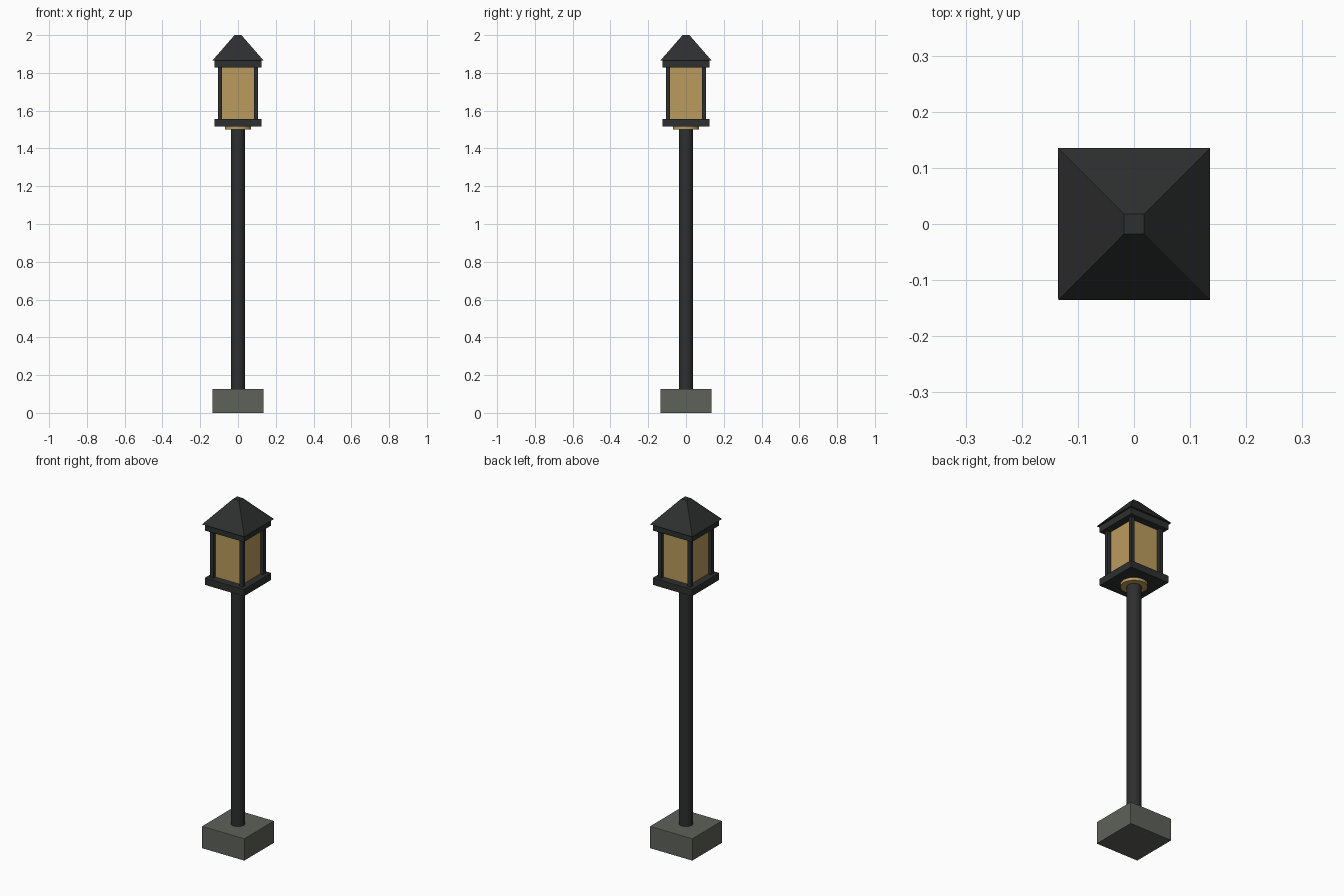
import bpy, bmesh, math
from mathutils import Matrix

if "Cube" in bpy.data.objects:
    bpy.data.objects.remove(bpy.data.objects["Cube"])


def material(name, rgb):
    m = bpy.data.materials.new(name)
    m.diffuse_color = (*rgb, 1)
    m.use_nodes = True
    m.node_tree.nodes["Principled BSDF"].inputs["Base Color"].default_value = m.diffuse_color
    return m


iron = material("dark iron", (0.027, 0.028, 0.029))
stone = material("grey stone", (0.112, 0.12, 0.1))
amber = material("amber glass", (0.5, 0.33, 0.11))


def finish(name, bm, mat, bevel=0):
    mesh = bpy.data.meshes.new(name)
    bm.to_mesh(mesh)
    bm.free()
    mesh.materials.append(mat)
    ob = bpy.data.objects.new(name, mesh)
    bpy.context.collection.objects.link(ob)
    if bevel:
        mod = ob.modifiers.new("soft_edges", 'BEVEL')
        mod.width, mod.segments = bevel, 2
    return ob


def box(name, half, z0, z1, mat, x=0, y=0, bevel=0):
    bm = bmesh.new()
    bmesh.ops.create_cube(bm, size=1, matrix=Matrix.Translation((x, y, (z0 + z1) / 2))
                          @ Matrix.Diagonal((2 * half, 2 * half, z1 - z0, 1)))
    return finish(name, bm, mat, bevel)


def cone(name, r0, r1, z0, z1, sides, mat, turn=0, bevel=0):
    bm = bmesh.new()
    bmesh.ops.create_cone(bm, cap_ends=True, segments=sides, radius1=r0, radius2=r1,
                          depth=z1 - z0, matrix=Matrix.Translation((0, 0, (z0 + z1) / 2))
                          @ Matrix.Rotation(turn, 4, 'Z'))
    ob = finish(name, bm, mat, bevel)
    if sides > 4:
        for p in ob.data.polygons:
            p.use_smooth = len(p.vertices) == 4
    return ob


# footing, pole and collar
box("footing", 0.135, 0, 0.127, stone, bevel=0.002)
cone("pole", 0.038, 0.038, 0.12, 1.52, 16, iron)
cone("collar", 0.07, 0.07, 1.5, 1.52, 24, amber)

# lantern housing
box("lantern_floor", 0.125, 1.516, 1.557, iron, bevel=0.002)
box("lantern_glass", 0.084, 1.55, 1.84, amber)
box("lantern_top_rim", 0.125, 1.829, 1.868, iron, bevel=0.002)
for i, (sx, sy) in enumerate([(-1, -1), (1, -1), (1, 1), (-1, 1)]):
    box(f"corner_post_{i + 1}", 0.0105, 1.55, 1.84, iron, sx * 0.0945, sy * 0.0945)

# pyramid roof with a small flat top
d = math.sqrt(2)
cone("roof", 0.135 * d, 0.018 * d, 1.866, 2.0, 4, iron, math.pi / 4)
